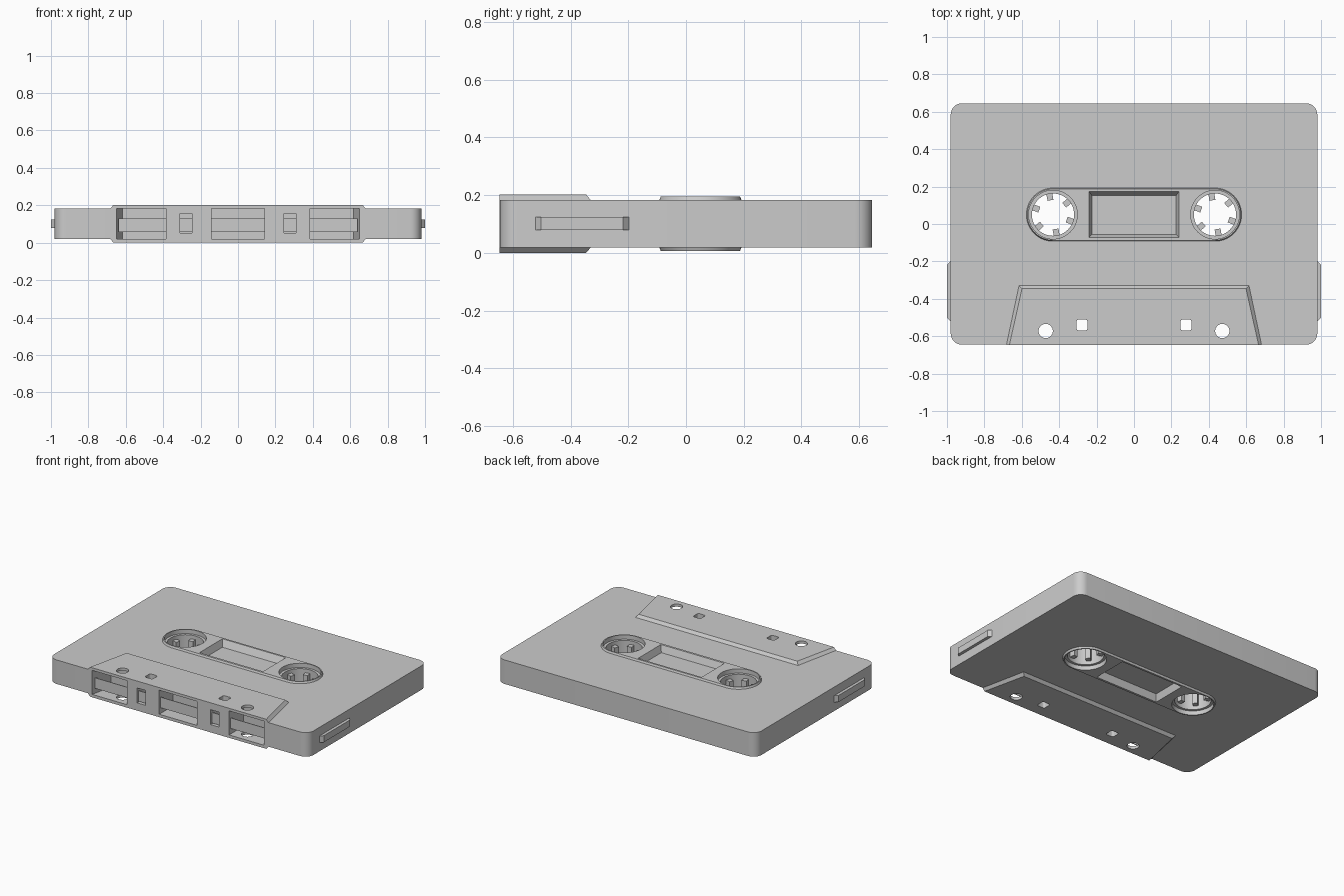
import bpy, bmesh
from math import pi, cos, sin, radians

if "Cube" in bpy.data.objects:
    bpy.data.objects.remove(bpy.data.objects["Cube"])

MID = 0.101          # mid-plane height
HUB_X, HUB_Y = 0.433, 0.05


def loft(name, rings, wrap=False):
    """Skin a list of equal-length point rings; cap the ends unless wrapped."""
    bm = bmesh.new()
    vs = [[bm.verts.new(p) for p in r] for r in rings]
    n = len(rings[0])
    pairs = list(zip(vs, vs[1:])) + ([(vs[-1], vs[0])] if wrap else [])
    for a, b in pairs:
        for i in range(n):
            j = (i + 1) % n
            bm.faces.new((a[i], a[j], b[j], b[i]))
    if not wrap:
        bm.faces.new(vs[0][::-1])
        bm.faces.new(vs[-1])
    bmesh.ops.recalc_face_normals(bm, faces=bm.faces)
    me = bpy.data.meshes.new(name)
    bm.to_mesh(me)
    bm.free()
    ob = bpy.data.objects.new(name, me)
    bpy.context.collection.objects.link(ob)
    return ob


def layers(name, *levels):
    """Stack of (z, 2D outline) levels."""
    return loft(name, [[(x, y, z) for x, y in pts] for z, pts in levels])


def circle(cx, cy, r, n=48):
    return [(cx + r * cos(2 * pi * i / n), cy + r * sin(2 * pi * i / n)) for i in range(n)]


def rounded(cx, cy, hx, hy, r, n=8):
    pts = []
    for q, (sx, sy) in enumerate([(1, 1), (-1, 1), (-1, -1), (1, -1)]):
        for i in range(n + 1):
            a = pi / 2 * (q + i / n)
            pts.append((cx + sx * (hx - r) + r * cos(a), cy + sy * (hy - r) + r * sin(a)))
    return pts


def rect(x0, x1, y0, y1):
    return [(x0, y0), (x1, y0), (x1, y1), (x0, y1)]


def boolean(ob, tool, op='DIFFERENCE'):
    m = ob.modifiers.new("bool", 'BOOLEAN')
    m.operation, m.solver, m.object = op, 'EXACT', tool
    bpy.context.view_layer.objects.active = ob
    bpy.ops.object.modifier_apply(modifier=m.name)
    bpy.data.objects.remove(tool)


def smooth(ob):
    bpy.ops.object.select_all(action='DESELECT')
    ob.select_set(True)
    bpy.context.view_layer.objects.active = ob
    bpy.ops.object.shade_smooth_by_angle(angle=radians(30))


# Main shell
shell = layers("cassette_shell",
               (MID - 0.082, rounded(0, 0, 0.98, 0.645, 0.06)),
               (MID + 0.082, rounded(0, 0, 0.98, 0.645, 0.06)))

# Thick front section, bevelled on both faces
def trap(d):
    return [(-0.682 + d, -0.646), (0.682 - d, -0.646), (0.615 - d, -0.33 - d), (-0.615 + d, -0.33 - d)]

boolean(shell, layers("thick", (0, trap(0.016)), (0.019, trap(0)),
                      (MID + 0.082, trap(0)), (2 * MID, trap(0.016))), 'UNION')

# Raised rounded panel around hubs and window
def panel(r):
    return rounded(0, HUB_Y, HUB_X + r, r, r - 0.0005, 20)

boolean(shell, layers("panel", (MID - 0.095, panel(0.137)), (MID - 0.08, panel(0.143)),
                      (MID + 0.08, panel(0.143)), (MID + 0.095, panel(0.137))), 'UNION')

# Window recesses with sloped sides, top and bottom
for s in (-1, 1):
    boolean(shell, layers("window", (MID + s * 0.05, rect(-0.225, 0.225, -0.055, 0.152)),
                          (MID + s * 0.095, rect(-0.24, 0.24, -0.072, 0.174)),
                          (MID + s * 0.15, rect(-0.24, 0.24, -0.072, 0.174))))

# Centre opening in the front edge
boolean(shell, layers("centre", (0.02, rect(-0.143, 0.143, -0.8, -0.5)),
                      (0.184, rect(-0.143, 0.143, -0.8, -0.5))))

for s in (-1, 1):
    # Outer front opening with a slanted end wall
    pocket = [(s * 0.385, -0.7), (s * 0.661, -0.7), (s * 0.617, -0.49), (s * 0.385, -0.49)]
    boolean(shell, layers("outer", (0.02, pocket), (0.184, pocket)))
    # Small front opening
    x0, x1 = sorted((s * 0.245, s * 0.31))
    slot = rect(x0, x1, -0.8, -0.5)
    boolean(shell, layers("slot", (0.053, slot), (0.155, slot)))
    # Locating holes and hub holes through the thickness
    for outline in (circle(s * 0.472, -0.572, 0.038, 32),
                    rounded(s * 0.278, -0.54, 0.029, 0.029, 0.012, 4),
                    circle(s * HUB_X, HUB_Y, 0.13)):
        boolean(shell, layers("hole", (-0.1, outline), (0.3, outline)))
smooth(shell)

# Tape strip behind the front openings
layers("tape_strip", (0.058, rect(-0.64, 0.64, -0.63, -0.625)),
       (0.13, rect(-0.64, 0.64, -0.63, -0.625)))

for s, side in ((-1, "left"), (1, "right")):
    # Reel hub ring
    hub = loft(f"reel_hub_{side}",
               [[(x, y, z) for x, y in circle(s * HUB_X, HUB_Y, r)] for r, z in
                ((0.113, 0.035), (0.131, 0.035), (0.131, 0.167), (0.113, 0.167))], wrap=True)
    smooth(hub)
    # Drive teeth
    for k in range(6):
        a = radians(100 + 60 * k)
        pts = [(s * HUB_X + u * cos(a) - v * sin(a), HUB_Y + u * sin(a) + v * cos(a))
               for u, v in rect(0.078, 0.12, -0.016, 0.016)]
        layers(f"hub_tooth_{side}_{k + 1}", (0.06, pts), (0.142, pts))
    # Grip rib on the side, with chamfered ends
    rib = [(s * 0.97, -0.522), (s * 0.98, -0.522), (s * 1.0, -0.502),
           (s * 1.0, -0.218), (s * 0.98, -0.198), (s * 0.97, -0.198)]
    layers(f"side_rib_{side}", (0.079, rib), (0.124, rib))
